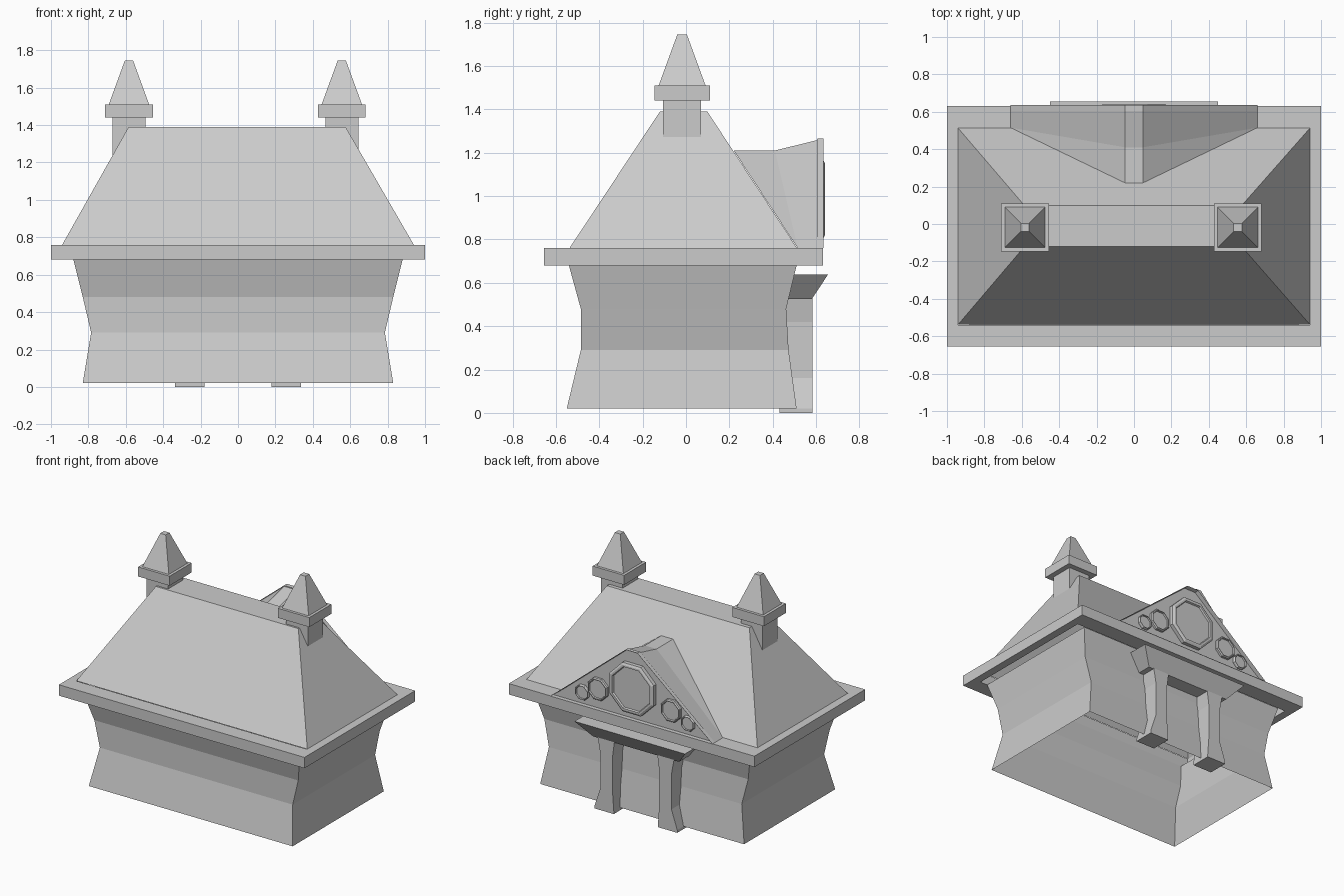
import bpy, bmesh, math
from mathutils import Vector

if "Cube" in bpy.data.objects:
    bpy.data.objects.remove(bpy.data.objects["Cube"])


def finish(name, bm):
    bmesh.ops.recalc_face_normals(bm, faces=bm.faces[:])
    me = bpy.data.meshes.new(name)
    bm.to_mesh(me)
    bm.free()
    ob = bpy.data.objects.new(name, me)
    bpy.context.collection.objects.link(ob)
    return ob


def loft(name, rings, bottom=True, top=True, closed=False):
    """Skin rectangular rings given as (x0, x1, y0, y1, z)."""
    bm = bmesh.new()
    loops = []
    for x0, x1, y0, y1, z in rings:
        loops.append([bm.verts.new(p) for p in
                      ((x0, y0, z), (x1, y0, z), (x1, y1, z), (x0, y1, z))])
    pairs = list(zip(loops, loops[1:]))
    if closed:
        pairs.append((loops[-1], loops[0]))
    for a, b in pairs:
        for i in range(4):
            j = (i + 1) % 4
            bm.faces.new((a[i], a[j], b[j], b[i]))
    if bottom and not closed:
        bm.faces.new(loops[0][::-1])
    if top and not closed:
        bm.faces.new(loops[-1])
    return finish(name, bm)


# Waisted walls, open underneath
loft("walls", [(-.83, .83, -.55, .51, .02),
               (-.785, .785, -.485, .473, .29),
               (-.83, .83, -.485, .462, .48),
               (-.88, .88, -.54, .51, .68)], bottom=False, top=False)

# Eave frame and hipped roof
loft("eave_frame", [(-1, 1, -.655, .632, .68), (-1, 1, -.655, .632, .76),
                    (-.94, .94, -.54, .512, .76), (-.94, .94, -.54, .512, .68)],
     closed=True)
loft("roof", [(-.94, .94, -.537, .512, .76),
              (-.585, .575, -.12, .098, 1.39)], bottom=False)


# Chimneys: shaft, collar and pyramid cap
def square(cx, h, z, cy=-.018):
    return (cx - h, cx + h, cy - h, cy + h, z)


for side, cx in (("left", -.583), ("right", .555)):
    loft(side + "_chimney_shaft", [square(cx, .088, 1.15), square(cx, .088, 1.44)])
    loft(side + "_chimney_collar", [square(cx, .128, 1.44), square(cx, .128, 1.51)])
    loft(side + "_chimney_cap", [square(cx, .108, 1.51), square(cx, .022, 1.745)])

# Dormer gable with a recessed back panel
bm = bmesh.new()
half = [(.66, .635, .76), (.66, .515, .76), (.048, .41, 1.21),
        (.048, .22, 1.21), (.048, .635, 1.265)]
R = [bm.verts.new(p) for p in half]
L = [bm.verts.new((-x, y, z)) for x, y, z in half]
for s in (R, L):
    bm.faces.new((s[0], s[4], s[2], s[1]))
    bm.faces.new((s[1], s[2], s[3]))
bm.faces.new((R[4], L[4], L[2], R[2]))
bm.faces.new((R[2], L[2], L[3], R[3]))
panel = bm.faces.new((R[0], L[0], L[4], R[4]))
bmesh.ops.inset_individual(bm, faces=[panel], thickness=.025)
rim = panel.verts[:]
bmesh.ops.inset_individual(bm, faces=[panel], thickness=.001)
for v in panel.verts:
    v.co.y = .605
finish("dormer_gable", bm)


# Octagonal windows with a bevelled rim
def octagon(name, x, z, r, y_out):
    bm = bmesh.new()
    loops = []
    for rad, y in ((r, .60), (r, y_out - .008), (r * .92, y_out),
                   (r * .85, y_out), (r * .82, y_out - .012)):
        loops.append([bm.verts.new((x + rad * math.cos(math.radians(22.5 + 45 * i)), y,
                                    z + rad * math.sin(math.radians(22.5 + 45 * i))))
                      for i in range(8)])
    for a, b in zip(loops, loops[1:]):
        for i in range(8):
            j = (i + 1) % 8
            bm.faces.new((a[i], a[j], b[j], b[i]))
    bm.faces.new(loops[-1])
    finish(name, bm)


octagon("large_window", 0, .985, .195, .641)
for side, mid, small in (("left", -.31, -.445), ("right", .285, .415)):
    octagon(side + "_medium_window", mid, .905, .085, .63)
    octagon(side + "_small_window", small, .845, .058, .625)

# Porch awning, tapering downward
loft("porch_awning", [(-.35, .35, .44, .58, .525), (-.45, .45, .47, .655, .638)])

# Porch posts flaring at foot and head
for side, s in (("left", -1), ("right", 1)):
    rings = []
    for a, b, z in ((.18, .337, 0), (.18, .337, .02), (.19, .29, .16),
                    (.19, .29, .42), (.175, .31, .53)):
        x0, x1 = sorted((s * a, s * b))
        rings.append((x0, x1, .43, .583, z))
    loft(side + "_porch_post", rings)
